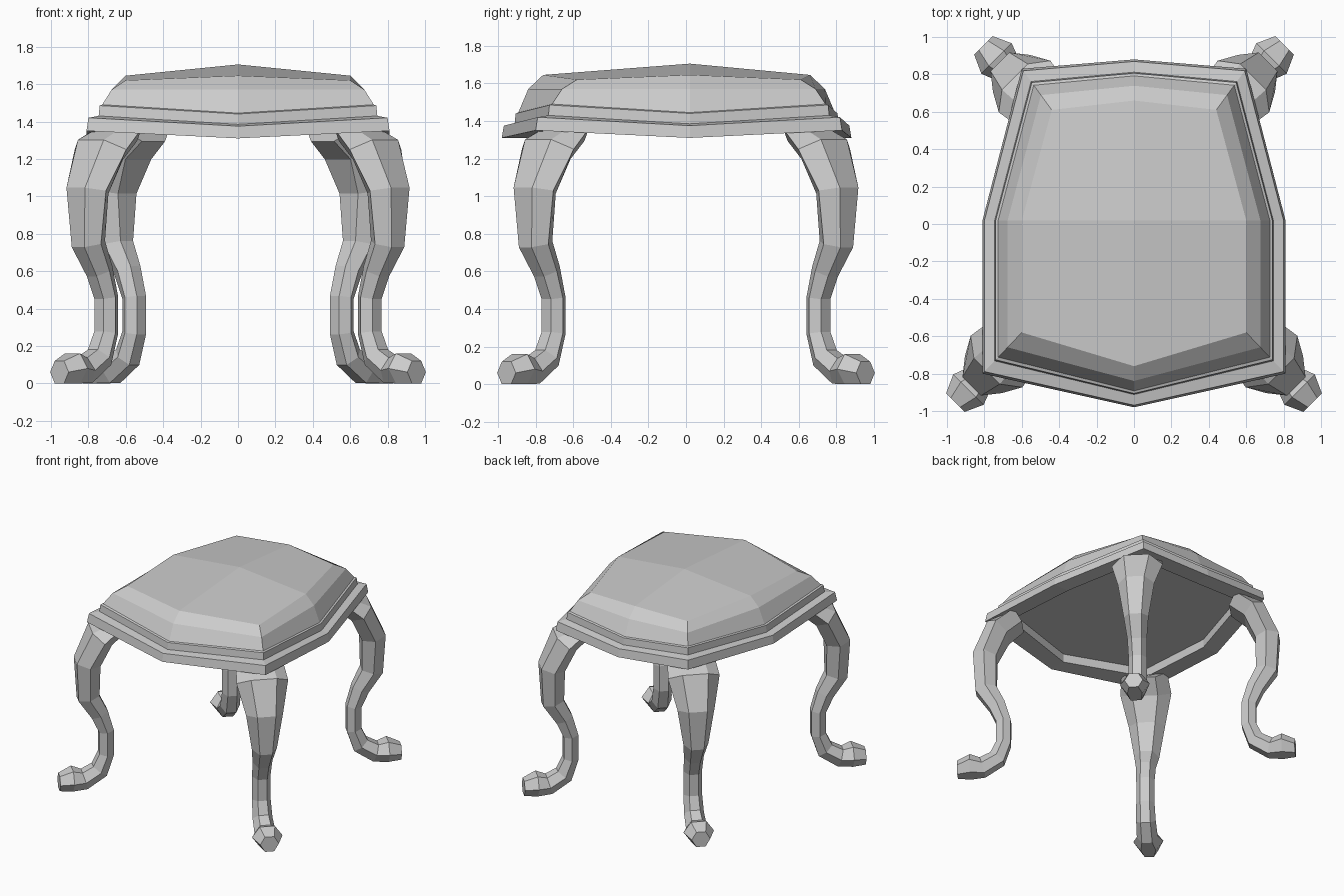
import bpy, bmesh
from mathutils import Vector

cube = bpy.data.objects.get("Cube")
if cube:
    bpy.data.objects.remove(cube)

grey = bpy.data.materials.new("plain_grey")
grey.use_nodes = True
grey.diffuse_color = (0.6, 0.6, 0.6, 1)
grey.node_tree.nodes["Principled BSDF"].inputs["Base Color"].default_value = (0.6, 0.6, 0.6, 1)


def finish(bm, name):
    bmesh.ops.recalc_face_normals(bm, faces=bm.faces)
    mesh = bpy.data.meshes.new(name)
    bm.to_mesh(mesh)
    bm.free()
    mesh.materials.append(grey)
    obj = bpy.data.objects.new(name, mesh)
    bpy.context.collection.objects.link(obj)


def bridge(bm, a, b):
    n = len(a)
    for i in range(n):
        bm.faces.new((a[i], a[(i + 1) % n], b[(i + 1) % n], b[i]))


# Seat: outlines alternate between edge middles and corners, front first
def outline(half):
    return half + [(-x, y) for x, y in half[-2:0:-1]]


OUTER = outline([(0, -0.98), (0.81, -0.80), (0.81, 0.02), (0.60, 0.83), (0, 0.88)])
INNER = outline([(0, -0.76), (0.60, -0.58), (0.60, 0.02), (0.44, 0.61), (0, 0.66)])


def seat_ring(bm, inset, z_mid, z_corner):
    ring = []
    for i, (o, p) in enumerate(zip(OUTER, INNER)):
        xy = Vector(o).lerp(Vector(p), inset)
        ring.append(bm.verts.new((xy.x, xy.y, z_corner if i % 2 else z_mid)))
    return ring


def close(bm, ring, z):
    """Fill a ring with four quads around a middle point."""
    hub = bm.verts.new((0, 0.02, z))
    for i in range(0, 8, 2):
        bm.faces.new((ring[i], ring[i + 1], ring[(i + 2) % 8], hub))


# From the recess under the seat, round the rim and up over the cushion
SEAT = [(0.65, 1.38, 1.42), (0.65, 1.31, 1.35), (0, 1.31, 1.35), (0.05, 1.375, 1.42),
        (0.31, 1.385, 1.43), (0.335, 1.44, 1.485), (0.40, 1.445, 1.49),
        (0.64, 1.57, 1.57), (1, 1.645, 1.62)]
bm = bmesh.new()
rings = [seat_ring(bm, *row) for row in SEAT]
for a, b in zip(rings, rings[1:]):
    bridge(bm, a, b)
close(bm, rings[0], 1.42)
close(bm, rings[-1], 1.705)
finish(bm, "seat")

# Cabriole leg stations: offset along each axis, height, thickness, width
LEG = [(0.64, 1.36, 0.17, 0.35), (0.735, 1.25, 0.18, 0.39), (0.805, 1.03, 0.18, 0.28),
       (0.80, 0.745, 0.16, 0.19), (0.74, 0.60, 0.13, 0.15), (0.705, 0.46, 0.11, 0.14),
       (0.705, 0.27, 0.11, 0.14), (0.74, 0.14, 0.13, 0.15), (0.82, 0.07, 0.14, 0.16),
       (0.885, 0.08, 0.16, 0.23), (0.955, 0.06, 0.12, 0.14)]
HEXAGON = [(0, 0.5), (0.5, 0.25), (0.5, -0.25), (0, -0.5), (-0.5, -0.25), (-0.5, 0.25)]
LEG_TOP = 1.37


def make_leg(name, sx, sy, shift):
    bm = bmesh.new()
    out = Vector((sx, sy, 0)).normalized()
    side = Vector((-out.y, out.x, 0))
    path = [Vector((sx * d, sy * d, z)) for d, z, _, _ in LEG]
    rings = []
    for i, (d, z, thick, wide) in enumerate(LEG):
        run = path[min(i + 1, len(path) - 1)] - path[max(i - 1, 0)]
        if i >= len(LEG) - 2:
            run = out.copy()
        normal = side.cross(run.normalized())
        ring = []
        for u, v in HEXAGON:
            p = path[i] + normal * (u * thick) + side * (v * wide)
            ring.append(bm.verts.new((p.x - sx * shift, p.y, min(max(p.z, 0), LEG_TOP))))
        rings.append(ring)
    for a, b in zip(rings, rings[1:]):
        bridge(bm, a, b)
    bm.faces.new(rings[0])
    bm.faces.new(rings[-1])
    finish(bm, name)


for sx, hand in ((1, "left"), (-1, "right")):
    make_leg("front_leg_" + hand, sx, -1, 0)
    make_leg("back_leg_" + hand, sx, 1, 0.15)
